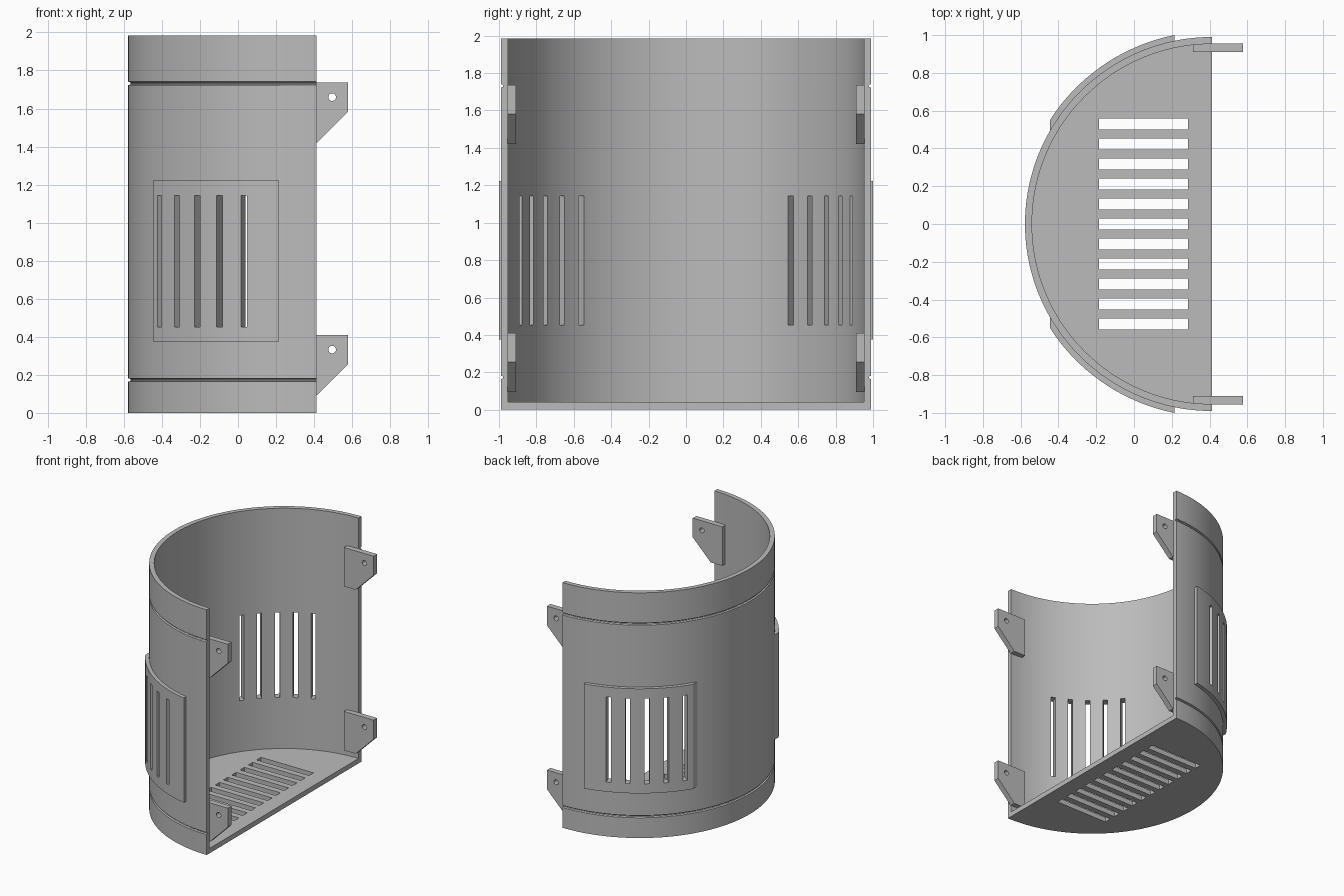
import bpy, bmesh
from math import sin, cos, asin, pi, radians, sqrt
from mathutils import Matrix, Vector

cube = bpy.data.objects.get("Cube")
if cube:
    bpy.data.objects.remove(cube)

CX = 0.413                    # axis of the half cylinder
R_OUT, R_IN, R_PAD = 0.99, 0.953, 1.0194
HEIGHT, FLOOR = 1.985, 0.04

grey = bpy.data.materials.new("plain_grey")
grey.use_nodes = True
colour = (0.5, 0.5, 0.5, 1)
grey.diffuse_color = colour
grey.node_tree.nodes["Principled BSDF"].inputs["Base Color"].default_value = colour


def finish(name, bm):
    bmesh.ops.recalc_face_normals(bm, faces=bm.faces)
    mesh = bpy.data.meshes.new(name)
    bm.to_mesh(mesh)
    bm.free()
    mesh.materials.append(grey)
    obj = bpy.data.objects.new(name, mesh)
    bpy.context.collection.objects.link(obj)
    return obj


def activate(obj):
    bpy.ops.object.select_all(action='DESELECT')
    obj.select_set(True)
    bpy.context.view_layer.objects.active = obj


def cut(obj, cutter):
    mod = obj.modifiers.new("cut", 'BOOLEAN')
    mod.operation, mod.solver, mod.object = 'DIFFERENCE', 'EXACT', cutter
    activate(obj)
    bpy.ops.object.modifier_apply(modifier=mod.name)


def smooth(obj):
    activate(obj)
    bpy.ops.object.shade_smooth_by_angle(angle=radians(30))


def prism(name, outline, direction):
    bm = bmesh.new()
    face = bm.faces.new([bm.verts.new(p) for p in outline])
    extruded = bmesh.ops.extrude_face_region(bm, geom=[face])["geom"]
    verts = [g for g in extruded if isinstance(g, bmesh.types.BMVert)]
    bmesh.ops.translate(bm, verts=verts, vec=direction)
    return finish(name, bm)


def add_box(bm, matrix, size):
    bmesh.ops.create_cube(bm, size=1, matrix=matrix @ Matrix.Diagonal((*size, 1)))


# Shell and floor: one revolved L section with two rounded grooves
def groove(z):
    return [(R_OUT - 0.013 * sin(t * pi / 6), z - 0.009 * cos(t * pi / 6)) for t in range(7)]


section = [(0, 0), (R_OUT, 0), *groove(0.173), *groove(1.732), (R_OUT, HEIGHT),
           (R_IN, HEIGHT), (R_IN, FLOOR), (0, FLOOR)]
bm = bmesh.new()
start = [bm.verts.new((CX, -r, z)) for r, z in section]
edges = [bm.edges.new(pair) for pair in zip(start, start[1:])]
bmesh.ops.spin(bm, geom=start + edges, cent=(CX, 0, 0), axis=(0, 0, -1), angle=pi, steps=96)
bmesh.ops.remove_doubles(bm, verts=bm.verts, dist=1e-5)
bm.verts.ensure_lookup_table()
for side in (-1, 1):
    cap = [min(bm.verts, key=lambda v: (v.co - Vector((CX, side * r, z))).length)
           for r, z in section]
    bm.faces.new(cap)
shell = finish("half_round_shell", bm)

# Cutter for the upright wall slots, set radially
bm = bmesh.new()
for side in (-1, 1):
    for deg in range(22, 55, 8):
        a = radians(deg)
        turn = Matrix.Rotation(side * a, 4, 'Z')
        place = Matrix.Translation((CX - sin(a), side * cos(a), 0.7975))
        add_box(bm, place @ turn, (0.036, 0.2, 0.69))
wall_cutter = finish("wall_slot_cutter", bm)

# Cutter for the floor slots
bm = bmesh.new()
for i in range(-5, 6):
    add_box(bm, Matrix.Translation((0.05, i * 0.106, FLOOR / 2)), (0.47, 0.057, 0.2))
floor_cutter = finish("floor_slot_cutter", bm)

cut(shell, wall_cutter)
cut(shell, floor_cutter)
smooth(shell)


# Raised vent panels on both flanks, trimmed square at their ends
def panel_arc(r, side, x0=-0.446, x1=0.215, steps=32):
    a0, a1 = asin((CX - x0) / r), asin((CX - x1) / r)
    angles = [a0 + (a1 - a0) * i / steps for i in range(steps + 1)]
    return [(CX - r * sin(a), side * r * cos(a), 0.375) for a in angles]


for label, side in (("front", -1), ("rear", 1)):
    outline = panel_arc(R_PAD, side) + panel_arc(R_OUT - 0.006, side)[::-1]
    panel = prism(label + "_vent_panel", outline, (0, 0, 0.847))
    cut(panel, wall_cutter)
    smooth(panel)

    # Mounting tabs with a bolt hole
    for level, top in (("lower", 0.41), ("upper", 1.737)):
        shape = [(0.312, 0), (0.577, 0), (0.577, -0.155), (0.417, -0.315), (0.312, -0.315)]
        y0 = side * 0.91
        tab = prism(f"{label}_{level}_mounting_tab",
                    [(x, y0, top + z) for x, z in shape], (0, side * 0.045, 0))
        bm = bmesh.new()
        bmesh.ops.create_cone(bm, cap_ends=True, segments=32, radius1=0.02, radius2=0.02,
                              depth=0.2, matrix=Matrix.Translation((0.495, y0, top - 0.077))
                              @ Matrix.Rotation(pi / 2, 4, 'X'))
        drill = finish("hole_cutter", bm)
        cut(tab, drill)
        bpy.data.objects.remove(drill)
        smooth(tab)

for cutter in (wall_cutter, floor_cutter):
    bpy.data.objects.remove(cutter)
